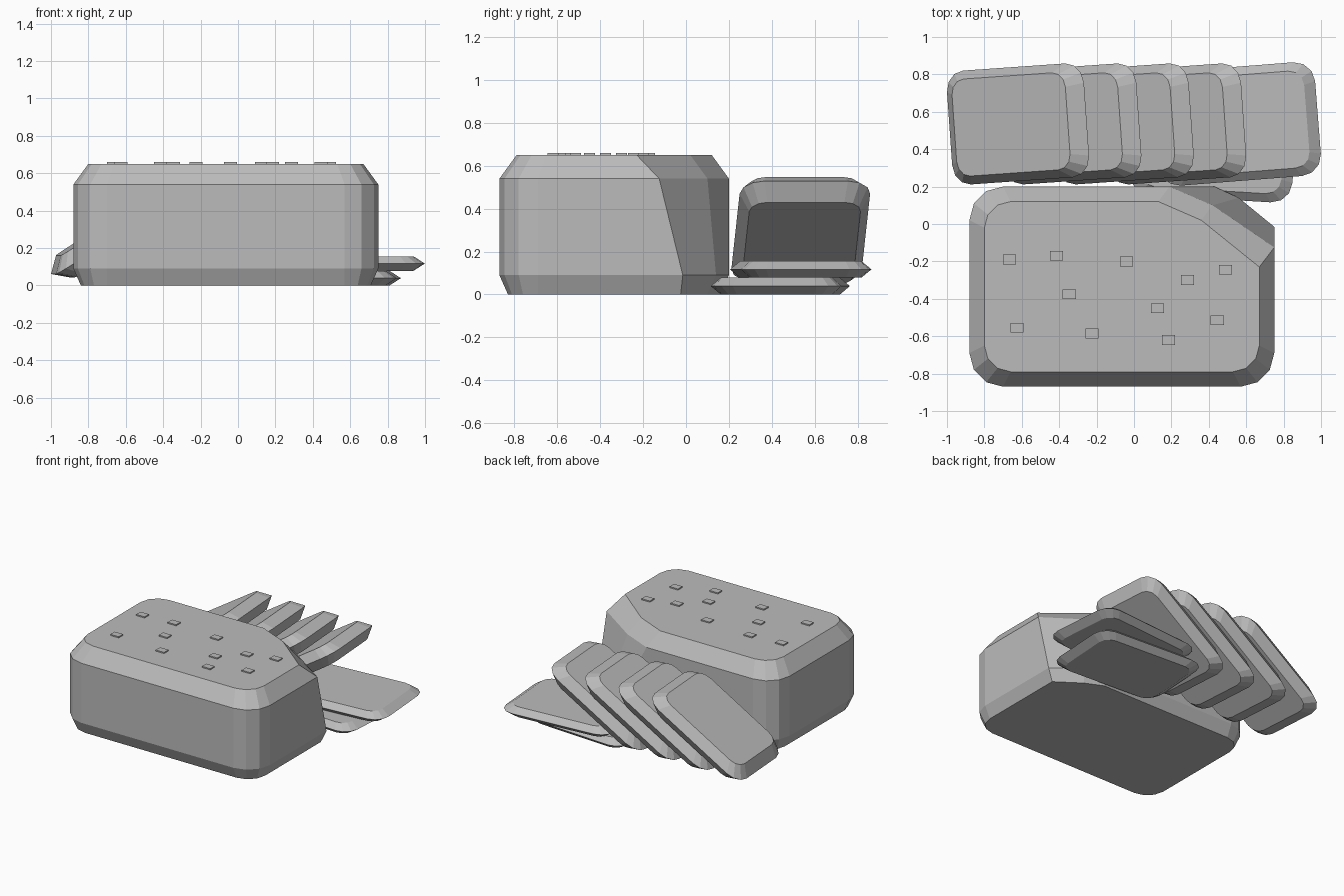
import bpy, bmesh, math
from mathutils import Matrix

if "Cube" in bpy.data.objects:
    bpy.data.objects.remove(bpy.data.objects["Cube"])

grey = bpy.data.materials.new("plain grey")
grey.diffuse_color = (0.5, 0.5, 0.5, 1)
grey.use_nodes = True
grey.node_tree.nodes["Principled BSDF"].inputs["Base Color"].default_value = grey.diffuse_color


def arc(cx, cy, r, start):
    """Quarter-circle corner made of four points."""
    return [(cx + r * math.cos(math.radians(start + 30 * i)),
             cy + r * math.sin(math.radians(start + 30 * i))) for i in range(4)]


def rounded_rect(x0, x1, y0, y1, r, back_right=None):
    """Rounded outline; the back right corner can be replaced by own points."""
    return (arc(x1 - r, y0 + r, r, -90)
            + (back_right or arc(x1 - r, y1 - r, r, 0))
            + arc(x0 + r, y1 - r, r, 90)
            + arc(x0 + r, y0 + r, r, 180))


def loft(name, levels, matrix=None):
    """Join stacked outlines [(z, points), ...] into a closed flat-faced solid."""
    bm = bmesh.new()
    rings = [[bm.verts.new((x, y, z)) for x, y in pts] for z, pts in levels]
    n = len(rings[0])
    for a, b in zip(rings, rings[1:]):
        for i in range(n):
            j = (i + 1) % n
            bm.faces.new((a[i], a[j], b[j], b[i]))
    bm.faces.new(rings[0][::-1])
    bm.faces.new(rings[-1])
    bmesh.ops.recalc_face_normals(bm, faces=bm.faces)
    mesh = bpy.data.meshes.new(name)
    bm.to_mesh(mesh)
    bm.free()
    mesh.materials.append(grey)
    obj = bpy.data.objects.new(name, mesh)
    bpy.context.collection.objects.link(obj)
    if matrix:
        obj.matrix_world = matrix
    return obj


# Loaf: bevelled block with a slanted cut at the back right corner
# each level: height, inset, corner radius, cut corner points
loaf_levels = [
    (0.00, 0.04, 0.14, [(0.71, -0.025), (0.53, 0.10), (0.40, 0.16)]),
    (0.09, 0.00, 0.18, [(0.75, -0.015), (0.56, 0.14), (0.43, 0.20)]),
    (0.54, 0.00, 0.18, [(0.75, -0.125), (0.42, 0.10), (0.19, 0.20)]),
    (0.65, 0.08, 0.14, [(0.67, -0.23), (0.36, 0.02), (0.13, 0.12)]),
]
loft("loaf", [(z, rounded_rect(-0.88 + i, 0.75 - i, -0.87 + i, 0.20 - i, r, cut))
              for z, i, r, cut in loaf_levels])

# Seeds on top of the loaf
seeds = [(-0.665, -0.19), (-0.415, -0.17), (-0.625, -0.555), (-0.346, -0.375),
         (-0.04, -0.20), (-0.225, -0.585), (0.125, -0.45), (0.285, -0.30),
         (0.49, -0.245), (0.185, -0.62), (0.445, -0.515)]
for k, (x, y) in enumerate(seeds):
    sq = [(x - 0.035, y - 0.026), (x + 0.035, y - 0.026),
          (x + 0.035, y + 0.026), (x - 0.035, y + 0.026)]
    loft(f"seed_{k + 1}", [(0.645, sq), (0.659, sq)])


def slice_slab(name, centre, half_thick, inset_x, turn, lean=0):
    """Rounded slab, widest at mid thickness, bevelled to both faces."""
    lx, ly, iy = 0.435, 0.305, 0.045
    face = rounded_rect(-lx + inset_x, lx - inset_x, -ly + iy, ly - iy, 0.08)
    rim = rounded_rect(-lx, lx, -ly, ly, 0.11)
    m = (Matrix.Translation(centre) @ Matrix.Rotation(math.radians(turn), 4, 'Z')
         @ Matrix.Rotation(math.radians(-lean), 4, 'Y'))
    loft(name, [(-half_thick, face), (0, rim), (half_thick, face)], m)


# Two slices lying flat
slice_slab("flat_slice_lower", (0.425, 0.44, 0.039), 0.039, 0.06, -3.5)
slice_slab("flat_slice_upper", (0.55, 0.535, 0.117), 0.039, 0.06, 4.5)

# Four leaning slices in a row
for k in range(4):
    slice_slab(f"leaning_slice_{k + 1}", (-0.62 + 0.28 * k, 0.535, 0.295),
               0.07, 0.075, 4, 32.5)
